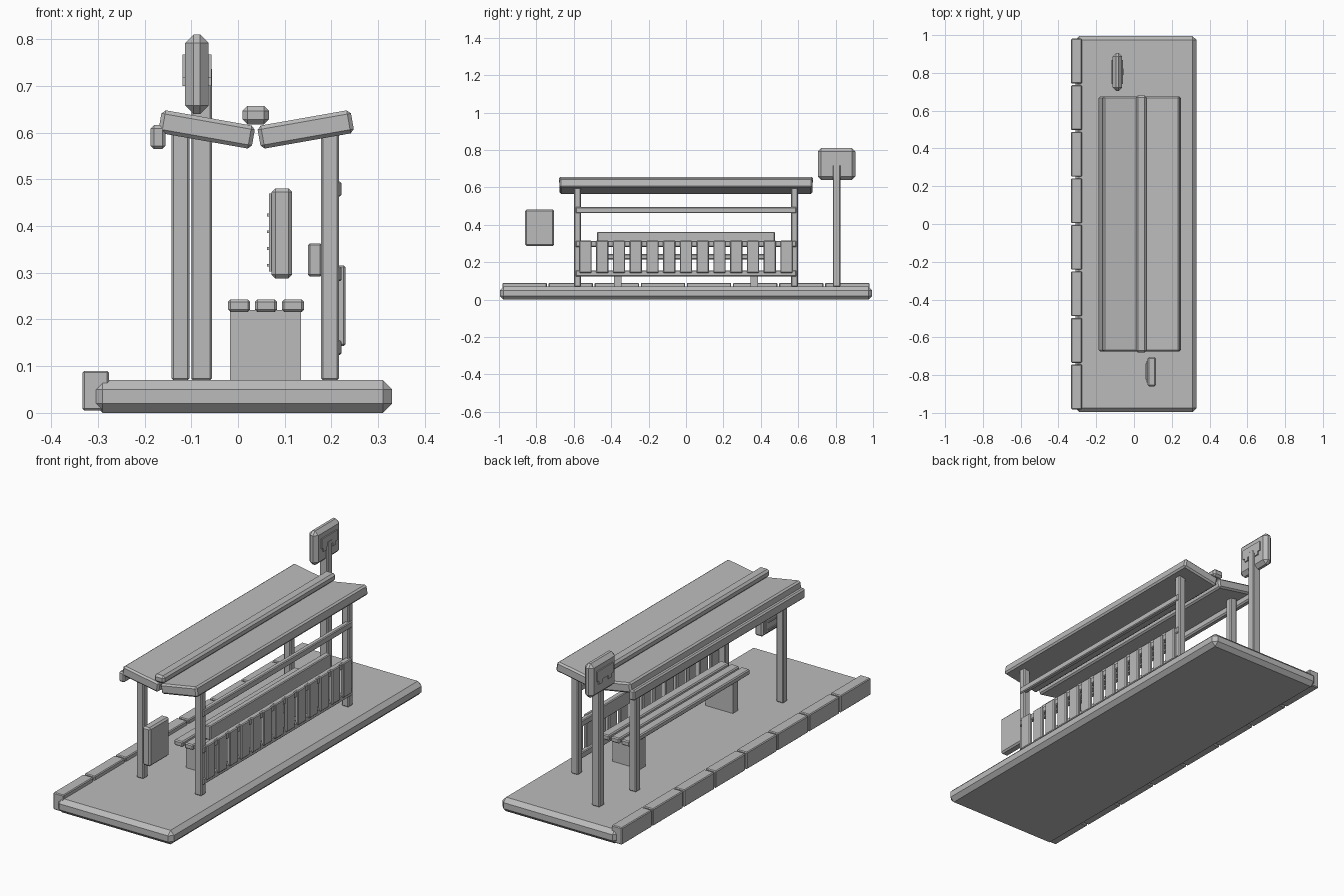
import bpy, bmesh
from math import radians
from mathutils import Matrix, Vector

cube = bpy.data.objects.get("Cube")
if cube:
    bpy.data.objects.remove(cube, do_unlink=True)

# Single flat colour
GREY = (0.5, 0.5, 0.5, 1)
grey = bpy.data.materials.new("plain grey")
grey.use_nodes = True
grey.diffuse_color = GREY
grey.node_tree.nodes["Principled BSDF"].inputs["Base Color"].default_value = GREY


def box(name, x, y, z, bevel=0.004, tilt=0):
    """Chamfered box from (min, max) ranges, tilted about y through its centre."""
    ranges = (x, y, z)
    centre = Vector([(a + b) / 2 for a, b in ranges])
    size = Vector([b - a for a, b in ranges])
    bm = bmesh.new()
    bmesh.ops.create_cube(bm, size=1, matrix=Matrix.Diagonal(size).to_4x4())
    if bevel:
        bmesh.ops.bevel(bm, geom=bm.edges[:], offset=bevel, segments=1,
                        affect='EDGES', clamp_overlap=True)
    mesh = bpy.data.meshes.new(name)
    bm.to_mesh(mesh)
    bm.free()
    mesh.materials.append(grey)
    obj = bpy.data.objects.new(name, mesh)
    obj.location = centre
    obj.rotation_euler.y = radians(tilt)
    bpy.context.collection.objects.link(obj)
    return obj


def around(c, width):
    return (c - width / 2, c + width / 2)


# Platform and kerb blocks
box("platform", (-0.31, 0.33), (-0.995, 0.995), (0, 0.07), 0.02)
for i in range(8):
    box("kerb_block", (-0.333, -0.276), around((i - 3.5) * 0.2465, 0.237), (0.005, 0.09))

# Four shelter posts
for x in (-0.123, 0.197):
    for y in (-0.58, 0.58):
        box("shelter_post", around(x, 0.038), around(y, 0.036), (0.07, 0.605))

# Butterfly roof, valley cap and eave gutter
for name, x, tilt in (("roof_left", -0.067, 10), ("roof_right", 0.145, -10)):
    box(name, around(x, 0.203), around(0, 1.35), around(0.607, 0.05), 0.008, tilt)
box("valley_cap", (0.01, 0.066), around(0, 1.36), (0.618, 0.657), 0.01)
box("eave_gutter", (-0.187, -0.155), around(0, 1.35), (0.565, 0.616), 0.007)

# Back fence: rails and pickets
for z in (0.14, 0.298, 0.479):
    box("fence_rail", (0.197, 0.222), around(0, 1.18), around(z, 0.032))
for i in range(13):
    box("fence_picket", (0.212, 0.23), around((i - 6) * 0.0895, 0.066), (0.143, 0.316))

# Bench
for x in (0.0025, 0.06, 0.1175):
    box("bench_slat", around(x, 0.047), around(0, 0.95), (0.216, 0.243), 0.005)
for y in (-0.365, 0.365):
    box("bench_leg", (-0.017, 0.135), around(y, 0.04), (0.07, 0.22), 0)
box("bench_backrest", (0.15, 0.18), around(0, 0.95), (0.292, 0.363))

# Timetable board with a sheet and raised lines
BOARD_Y = -0.782
box("timetable_board", (0.072, 0.116), around(BOARD_Y, 0.155), (0.288, 0.481), 0.008)
box("timetable_sheet", (0.066, 0.073), around(BOARD_Y, 0.115), (0.303, 0.47), 0)
for i in range(4):
    box("timetable_line", (0.062, 0.067), around(BOARD_Y, 0.085), around(0.424 - i * 0.036, 0.006), 0)

# Stop sign panel on its pole, with a vehicle emblem on both sides
SIGN_Y = 0.805
box("sign_pole", (-0.1, -0.056), around(SIGN_Y, 0.04), (0.07, 0.74))
box("sign_panel", (-0.113, -0.063), around(SIGN_Y, 0.2), (0.64, 0.81), 0.018)
for x in (-0.116, -0.06):
    box("emblem_body", around(x, 0.006), around(SIGN_Y, 0.125), (0.718, 0.768), 0)
    for dy in (-0.037, 0.037):
        box("emblem_wheel", around(x, 0.006), around(SIGN_Y + dy, 0.024), (0.7, 0.718), 0)
